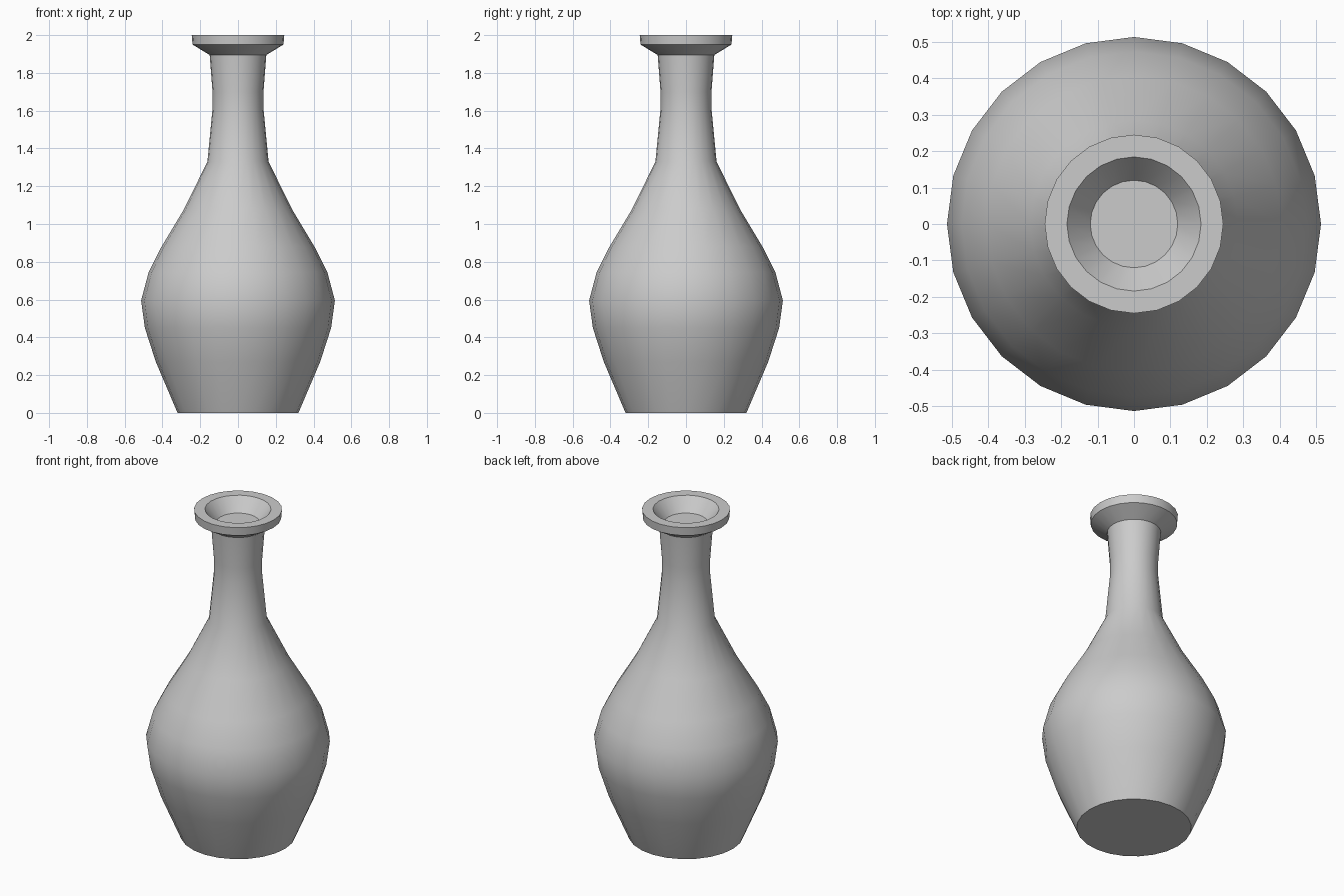
import bpy
import bmesh
import math

cube = bpy.data.objects.get("Cube")
if cube:
    bpy.data.objects.remove(cube, do_unlink=True)

SIDES = 24

# Single grey material
grey = bpy.data.materials.new("plain_grey")
grey.use_nodes = True
colour = (0.6, 0.6, 0.6, 1.0)
grey.diffuse_color = colour
grey.node_tree.nodes["Principled BSDF"].inputs["Base Color"].default_value = colour


def lathe(name, profile, material):
    """Spin (radius, height) points around z and cap both ends."""
    bm = bmesh.new()
    rings = []
    for radius, height in profile:
        ring = []
        for i in range(SIDES):
            a = math.tau * i / SIDES
            ring.append(bm.verts.new((radius * math.cos(a), radius * math.sin(a), height)))
        rings.append(ring)
    for low, high in zip(rings, rings[1:]):
        for i in range(SIDES):
            j = (i + 1) % SIDES
            bm.faces.new((low[i], low[j], high[j], high[i]))
    bm.faces.new(rings[0][::-1])
    bm.faces.new(rings[-1])
    bmesh.ops.recalc_face_normals(bm, faces=bm.faces[:])
    mesh = bpy.data.meshes.new(name)
    bm.to_mesh(mesh)
    bm.free()
    mesh.materials.append(material)
    obj = bpy.data.objects.new(name, mesh)
    bpy.context.collection.objects.link(obj)
    return obj


# Base and belly, shoulder, neck, flared lip, then the shallow well
body = [(0.32, 0), (0.435, 0.27), (0.493, 0.45), (0.513, 0.595), (0.473, 0.745), (0.405, 0.88)]
shoulder = [(0.285, 1.08), (0.162, 1.33)]
neck = [(0.135, 1.61), (0.135, 1.7), (0.15, 1.895)]
lip = [(0.241, 1.95), (0.245, 2.0)]
well = [(0.184, 2.0), (0.12, 1.92)]

vase = lathe("vase", body + shoulder + neck + lip + well, grey)

# Smooth sides with crisp lip and base edges
bpy.ops.object.select_all(action="DESELECT")
vase.select_set(True)
bpy.context.view_layer.objects.active = vase
bpy.ops.object.shade_smooth_by_angle(angle=math.radians(30))
